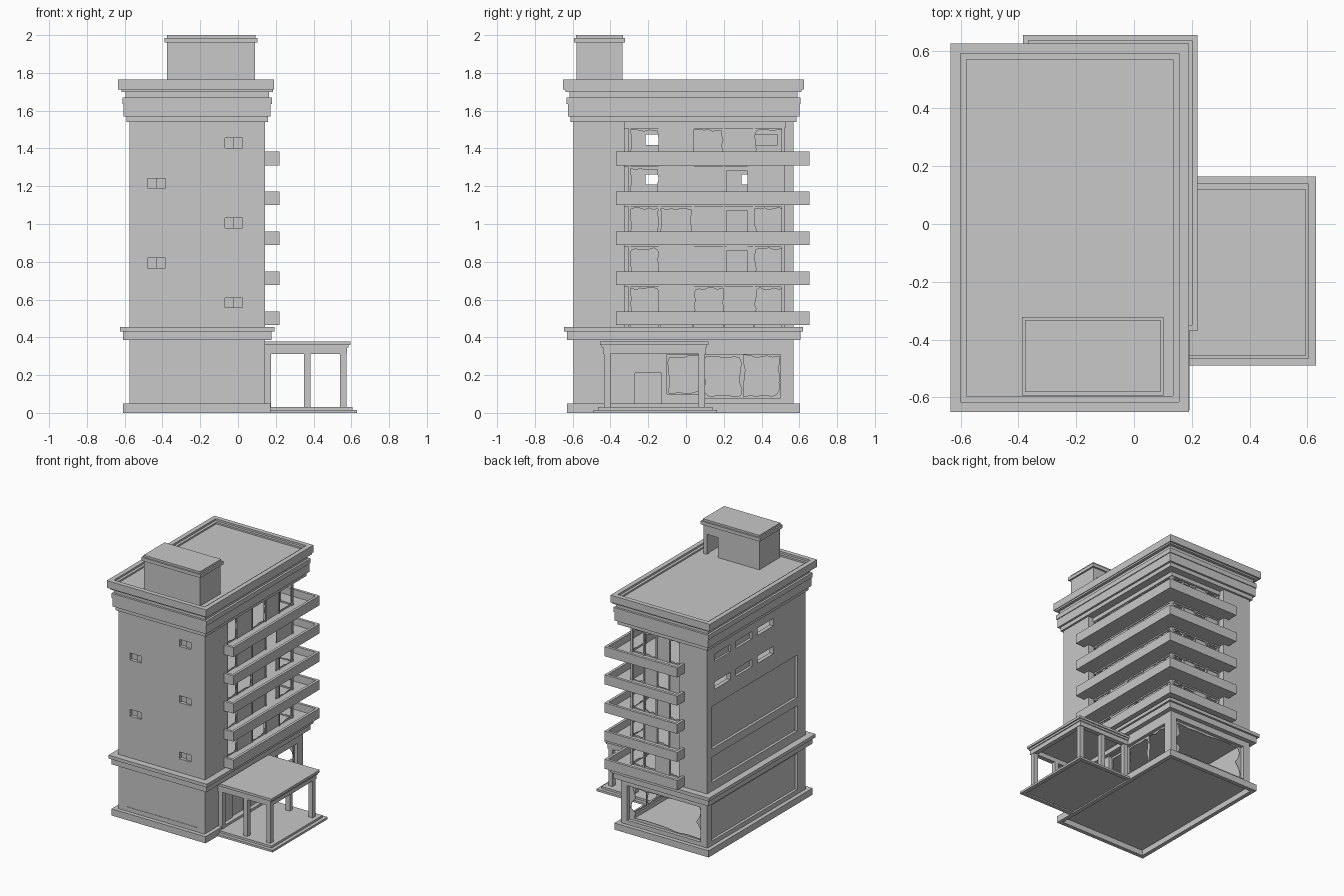
import bpy, bmesh, random
from mathutils import Matrix, Vector

random.seed(4)
if "Cube" in bpy.data.objects:
    bpy.data.objects.remove(bpy.data.objects["Cube"])

concrete = bpy.data.materials.new("concrete grey")
concrete.use_nodes = True
GREY = (0.58, 0.58, 0.58, 1)
concrete.diffuse_color = GREY
concrete.node_tree.nodes["Principled BSDF"].inputs["Base Color"].default_value = GREY

# Tower footprint and glazing planes
X0, X1, Y0, Y1 = -0.575, 0.143, -0.596, 0.57
GX, GY = 0.09, 0.52


def finish(name, bm):
    bmesh.ops.recalc_face_normals(bm, faces=bm.faces)
    mesh = bpy.data.meshes.new(name)
    bm.to_mesh(mesh)
    bm.free()
    mesh.materials.append(concrete)
    obj = bpy.data.objects.new(name, mesh)
    bpy.context.collection.objects.link(obj)
    return obj


def boxes(name, *extents):
    bm = bmesh.new()
    for a, b, c, d, e, f in extents:
        m = Matrix.Translation(((a + b) / 2, (c + d) / 2, (e + f) / 2))
        bmesh.ops.create_cube(bm, size=1, matrix=m @ Matrix.Diagonal((b - a, d - c, f - e, 1)))
    return finish(name, bm)


def band(name, out, z0, z1):
    return boxes(name, (X0 - out, X1 + out, Y0 - out, Y1 + out, z0, z1))


def frame(name, a, b, c, d, w, z0, z1):
    return boxes(name, (a, b, c, c + w, z0, z1), (a, b, d - w, d, z0, z1),
                 (a, a + w, c + w, d - w, z0, z1), (b - w, b, c + w, d - w, z0, z1))


def place(axis, plane, u, v):
    return (plane, u, v) if axis == "x" else (u, plane, v)


def wall(name, axis, plane, inward, rect, holes, depth=0.04):
    """Flat wall with rectangular openings, thickened inwards."""
    us = sorted({rect[0], rect[1], *[h[0] for h in holes], *[h[1] for h in holes]})
    vs = sorted({rect[2], rect[3], *[h[2] for h in holes], *[h[3] for h in holes]})
    bm = bmesh.new()
    grid = [[bm.verts.new(place(axis, plane, u, v)) for v in vs] for u in us]
    for i in range(len(us) - 1):
        for j in range(len(vs) - 1):
            u, v = (us[i] + us[i + 1]) / 2, (vs[j] + vs[j + 1]) / 2
            if not any(a < u < b and c < v < d for a, b, c, d in holes):
                bm.faces.new((grid[i][j], grid[i + 1][j], grid[i + 1][j + 1], grid[i][j + 1]))
    geo = bmesh.ops.extrude_face_region(bm, geom=bm.faces[:])["geom"]
    move = Vector(place(axis, inward * depth, 0, 0))
    bmesh.ops.translate(bm, vec=move, verts=[g for g in geo if isinstance(g, bmesh.types.BMVert)])
    return finish(name, bm)


def panes(name, axis, plane, cells):
    """Thin glass plates; broken ones keep only a ragged rim."""
    bm = bmesh.new()
    n = 6
    for a, b, c, d, broken in cells:
        corners = [Vector((a, c)), Vector((b, c)), Vector((b, d)), Vector((a, d))]
        mid = Vector(((a + b) / 2, (c + d) / 2))
        rim = [corners[k].lerp(corners[(k + 1) % 4], t / n) for k in range(4) for t in range(n)]
        outer = [bm.verts.new(place(axis, plane, *p)) for p in rim]
        if not broken:
            bm.faces.new(outer)
            continue
        inner = [bm.verts.new(place(axis, plane, *p.lerp(mid, random.uniform(0.03, 0.18)))) for p in rim]
        for i in range(len(rim)):
            j = (i + 1) % len(rim)
            bm.faces.new((outer[i], outer[j], inner[j], inner[i]))
    obj = finish(name, bm)
    thick = obj.modifiers.new("thickness", "SOLIDIFY")
    thick.thickness = 0.004
    return obj


# Horizontal bands: hollow plinth, ledge, cornice and roof
frame("plinth", X0 - 0.035, X1 + 0.03, Y0 - 0.035, Y1 + 0.033, 0.03, 0, 0.05)
boxes("ground_floor", (X0, X1, Y0, Y1, 0.038, 0.05))
band("ledge_lower", 0.035, 0.385, 0.43)
band("ledge_upper", 0.05, 0.43, 0.455)
band("cornice_base", 0.015, 1.54, 1.57)
band("cornice_band", 0.03, 1.57, 1.635)
band("cornice_band_top", 0.036, 1.635, 1.67)
band("cornice_neck", 0.02, 1.67, 1.7)
band("roof_deck", 0.042, 1.7, 1.74)
frame("roof_parapet", X0 - 0.06, X1 + 0.047, Y0 - 0.055, Y1 + 0.055, 0.035, 1.712, 1.766)
frame("roof_inner_step", X0 - 0.025, X1 + 0.012, Y0 - 0.02, Y1 + 0.02, 0.02, 1.735, 1.752)

# Front wall with small windows and a shallow ground panel
front_windows = [(-0.07, 0.025, z, z + 0.052) for z in (0.557, 0.98, 1.402)]
front_windows += [(-0.48, -0.385, z, z + 0.052) for z in (0.767, 1.19)]
front_panel = (-0.515, 0.075, 0.08, 0.35)
wall("front_wall", "y", Y0, 1, (X0, X1, 0.05, 1.54), front_windows + [front_panel])
boxes("front_panel_back", (-0.53, 0.09, Y0 + 0.003, Y0 + 0.03, 0.07, 0.36))
boxes("front_window_backs", *[(a, (a + b) / 2, Y0 + 0.025, Y0 + 0.035, c, d) for a, b, c, d in front_windows],
      *[((a + b) / 2, b, Y0 + 0.015, Y0 + 0.035, c, d) for a, b, c, d in front_windows])

# Left wall with window slots, some still glazed, and three sunk panels
left_windows = [(y, y + 0.19, z, z + 0.055) for y in (-0.215, 0.04, 0.295) for z in (1.208, 1.418)]
left_panels = [(-0.5, 0.51, c, d) for c, d in ((0.08, 0.35), (0.52, 0.71), (0.77, 1.09))]
wall("left_wall", "x", X0, 1, (Y0, Y1, 0.05, 1.54), left_windows + left_panels, 0.03)
boxes("left_panel_backs", *[(X0 + 0.02, X0 + 0.035, a - 0.01, b + 0.01, c - 0.01, d + 0.01)
                            for a, b, c, d in left_panels])
panes("left_window_glass", "x", X0 + 0.02, [(*w, False) for w in left_windows[2:4] + left_windows[5:]])

# Solid wall pieces beside the recessed glazing
boxes("right_wall_upper", (GX, X1, Y0, -0.325, 0.45, 1.54))
boxes("back_wall_upper", (X0, -0.34, GY, Y1, 0.45, 1.54))
boxes("glazing_head", (GX - 0.02, GX + 0.01, -0.33, GY, 1.51, 1.54),
      (-0.35, GX + 0.01, GY - 0.02, GY + 0.01, 1.51, 1.54))

# Ground floor walls and broken glazing
door = (-0.27, -0.13, 0.05, 0.21)
shop_windows = [(-0.1, 0.08, 0.1, 0.31), (0.09, 0.5, 0.08, 0.31)]
wall("right_wall_ground", "x", X1, -1, (Y0, Y1, 0.05, 0.39), shop_windows + [door])
boxes("ground_door", (X1 - 0.03, X1 - 0.012, *door))
panes("ground_right_glass", "x", X1 - 0.025,
      [(-0.1, 0.08, 0.1, 0.31, True), (0.09, 0.3, 0.08, 0.31, True), (0.3, 0.5, 0.08, 0.31, True)])
wall("back_wall_ground", "y", Y1, -1, (X0, X1, 0.05, 0.39), [(-0.52, 0.09, 0.08, 0.34)])
panes("ground_back_glass", "y", Y1 - 0.025, [(-0.52, 0.09, 0.08, 0.34, True)])

# Upper floors: slabs, wrap-round balconies, glazing
right_posts = [-0.3, -0.14, 0.037, 0.2, 0.36, GY]
back_posts = [-0.33, -0.225, -0.12, -0.015, GX]
broken_right = [(0, 2, 4), (0, 4), (0, 1, 4), (0,), (0, 2, 4)]
levels = [0.465 + 0.2115 * i for i in range(5)]
right_cells, back_cells, rails = [], [], []
for i, z in enumerate(levels):
    top = levels[i + 1] if i < 4 else 1.515
    boxes(f"floor_slab_{i + 1}", (X0 + 0.03, GX, Y0 + 0.03, GY, z, z + 0.018))
    h = z + 0.072
    boxes(f"balcony_{i + 1}",
          (GX, 0.215, -0.37, 0.65, z, z + 0.018), (-0.385, 0.215, GY, 0.65, z, z + 0.018),
          (0.2, 0.22, -0.37, 0.655, z, h), (-0.385, 0.2, 0.635, 0.655, z, h),
          (X1, 0.2, -0.37, -0.35, z, h), (-0.385, -0.365, Y1, 0.635, z, h))
    lo, hi = z + 0.018, top - 0.01
    for k in range(5):
        a, b = right_posts[k:k + 2]
        if k == 3 and 0 < i < 4:
            # Balcony doorway left open beside fixed panes
            right_cells += [(a, 0.215, lo, hi, False), (0.325, b, lo, hi, False),
                            (0.215, 0.325, hi - 0.02, hi, False)]
        else:
            right_cells.append((a, b, lo, hi, k in broken_right[i]))
    back_cells += [(back_posts[k], back_posts[k + 1], lo, hi, (i + k) % 2 == 0 or k == 3)
                   for k in range(4)]
    rails += [(GX - 0.015, GX + 0.005, -0.33, GY, hi, top),
              (-0.34, GX, GY - 0.015, GY + 0.005, hi, top)]
panes("right_glass", "x", GX - 0.003, right_cells)
panes("back_glass", "y", GY - 0.003, back_cells)
boxes("glazing_rails", *rails)
boxes("glazing_posts",
      *[(GX - 0.014, GX + 0.004, y - 0.005, y + 0.005, 0.45, 1.54) for y in right_posts],
      *[(x - 0.005, x + 0.005, GY - 0.014, GY + 0.004, 0.45, 1.54) for x in back_posts])

# Rooftop stair house with open doorway
PX0, PX1, PY0, PY1 = -0.375, 0.09, -0.58, -0.335
wall("stair_house_back", "y", PY1, -1, (PX0, PX1, 1.73, 1.97), [(-0.03, 0.06, 1.73, 1.89)], 0.025)
boxes("stair_house_walls", (PX0, PX1, PY0, PY0 + 0.025, 1.73, 1.97),
      (PX0, PX0 + 0.025, PY0 + 0.025, PY1 - 0.025, 1.73, 1.97),
      (PX1 - 0.025, PX1, PY0 + 0.025, PY1 - 0.025, 1.73, 1.97))
boxes("stair_house_roof", (PX0 - 0.013, PX1 + 0.013, PY0 - 0.013, PY1 + 0.013, 1.96, 1.985),
      (PX0 - 0.002, PX1 + 0.002, PY0 - 0.002, PY1 + 0.002, 1.985, 2))

# Entrance canopy on the right side
frame("porch_step", 0.14, 0.63, -0.49, 0.165, 0.03, 0, 0.016)
boxes("porch_floor", (0.14, 0.605, -0.465, 0.14, 0.01, 0.032))
frame("canopy_beam", 0.135, 0.578, -0.44, 0.105, 0.035, 0.312, 0.352)
boxes("canopy_roof", (0.135, 0.585, -0.447, 0.112, 0.345, 0.36),
      (0.132, 0.595, -0.455, 0.12, 0.36, 0.378))
boxes("canopy_columns", *[(x - 0.017, x + 0.017, y - 0.017, y + 0.017, 0.03, 0.315)
                          for x in (0.158, 0.367, 0.558) for y in (-0.418, 0.083)])
